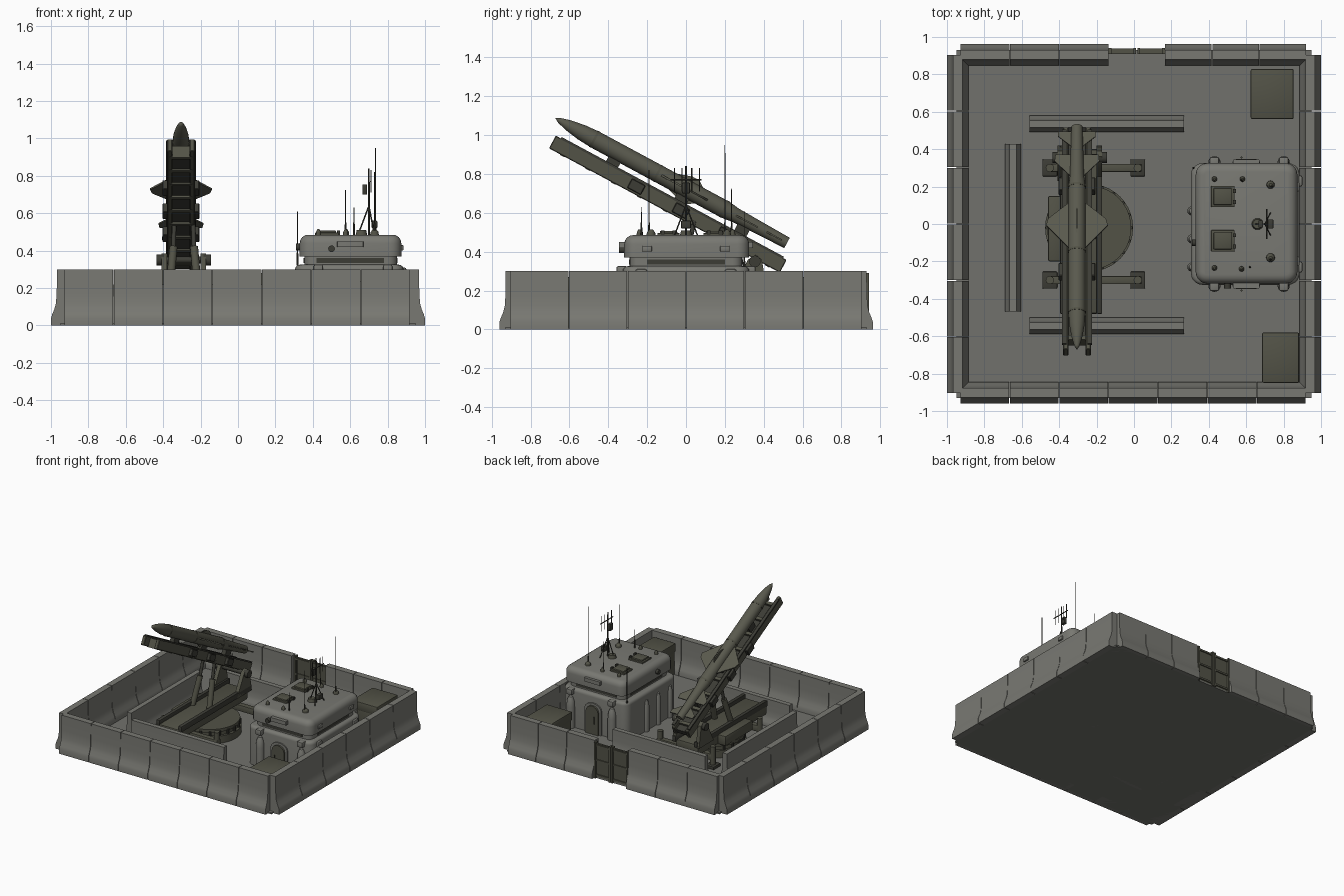
import bpy, bmesh, math
from mathutils import Matrix, Vector

if "Cube" in bpy.data.objects:
    bpy.data.objects.remove(bpy.data.objects["Cube"])

def material(name, c):
    m = bpy.data.materials.new(name)
    m.diffuse_color = (*c, 1)
    m.use_nodes = True
    m.node_tree.nodes["Principled BSDF"].inputs["Base Color"].default_value = m.diffuse_color
    return m

CONC = material("concrete", (0.19, 0.19, 0.17))
FLOOR = material("floor_grey", (0.165, 0.167, 0.15))
OLIVE = material("olive_steel", (0.085, 0.085, 0.062))
MISS = material("missile_green", (0.10, 0.10, 0.075))
DARK = material("dark_metal", (0.045, 0.045, 0.036))

def finish(name, bm, mat, M=None):
    if M is not None:
        bm.transform(M)
    bmesh.ops.recalc_face_normals(bm, faces=bm.faces)
    me = bpy.data.meshes.new(name)
    bm.to_mesh(me)
    bm.free()
    me.materials.append(mat)
    ob = bpy.data.objects.new(name, me)
    bpy.context.collection.objects.link(ob)
    return ob

def box(name, x, y, z, mat, bevel=0, seg=2, M=None):
    bm = bmesh.new()
    bmesh.ops.create_cube(bm, size=1)
    for v in bm.verts:
        v.co = Vector([(a + b) / 2 + c * (b - a) for (a, b), c in zip((x, y, z), v.co)])
    if bevel:
        bmesh.ops.bevel(bm, geom=bm.edges[:], offset=bevel, segments=seg, profile=0.5, affect='EDGES')
    return finish(name, bm, mat, M)

def rod(name, p, q, r, mat, r2=None, sides=12, M=None):
    p, q = Vector(p), Vector(q)
    bm = bmesh.new()
    bmesh.ops.create_cone(bm, cap_ends=True, segments=sides, radius1=r, radius2=r if r2 is None else r2, depth=(q - p).length)
    bm.transform(Matrix.Translation((p + q) / 2) @ (q - p).to_track_quat('Z', 'Y').to_matrix().to_4x4())
    return finish(name, bm, mat, M)

def lathe(name, prof, mat, M, sides=24):
    # prof: (distance along local y, radius)
    bm = bmesh.new()
    vs = [bm.verts.new((r, s, 0)) for s, r in prof]
    es = [bm.edges.new(e) for e in zip(vs, vs[1:])]
    bmesh.ops.spin(bm, geom=vs + es, cent=(0, 0, 0), axis=(0, 1, 0), angle=2 * math.pi, steps=sides)
    bmesh.ops.remove_doubles(bm, verts=bm.verts[:], dist=1e-5)
    return finish(name, bm, mat, M)

def prism(name, pts, t0, t1, mat, M=None):
    # pts in local xy, extruded along local z
    bm = bmesh.new()
    f = bm.faces.new([bm.verts.new((a, b, t0)) for a, b in pts])
    g = bmesh.ops.extrude_face_region(bm, geom=[f])['geom']
    bmesh.ops.translate(bm, vec=(0, 0, t1 - t0), verts=[v for v in g if isinstance(v, bmesh.types.BMVert)])
    return finish(name, bm, mat, M)

def frame(o, ex, ey, ez):
    return Matrix.Translation(o) @ Matrix((ex, ey, ez)).transposed().to_4x4()

def barrier(name, p, q, w=0.057, h=0.3, mat=CONC):
    # jersey barrier profile run from p to q
    half = [(1, 0), (1, .13), (.88, .2), (.68, .29), (.53, .4), (.46, .6), (.44, 1)]
    pts = [(a * w, b * h) for a, b in half] + [(-a * w, b * h) for a, b in reversed(half)]
    p, q = Vector((*p, 0)), Vector((*q, 0))
    d = (q - p).normalized()
    side = Vector((0, 0, 1)).cross(d)
    prism(name, pts, .002, (q - p).length - .002, mat, frame(p, side, (0, 0, 1), d))

# ---- perimeter ----
box("floor_slab", (-.95, .95), (-.93, .93), (0, .012), FLOOR)
for i in range(7):
    a = -.93 + i * .2643
    barrier("front_wall", (a, -.903), (a + .2643, -.903))
for i in range(3):
    a, b = -.93 + i * .2653, .165 + i * .2523
    barrier("back_wall_left", (a, .905), (a + .2653, .905))
    barrier("back_wall_right", (b, .905), (b + .2523, .905))
for s in (-1, 1):
    for i in range(6):
        barrier("side_wall", (s * .943, -.905 + i * .3017), (s * .943, -.905 + (i + 1) * .3017))
# gate leaves in the back opening
for a, b in ((-.135, .012), (.018, .165)):
    box("gate_leaf", (a, b), (.915, .93), (.01, .28), OLIVE)
    for x in (a, b - .014):
        box("gate_stile", (x, x + .014), (.908, .942), (0, .29), OLIVE)
    for z in (.02, .14, .26):
        box("gate_rail", (a, b), (.91, .938), (z, z + .014), OLIVE)

# ---- blast walls and crates ----
barrier("launcher_blast_wall", (-.56, .535), (.27, .535), .044, .22)
barrier("launcher_blast_wall", (-.56, -.545), (.27, -.545), .044, .22)
barrier("launcher_blast_wall", (-.647, -.47), (-.647, .43), .044, .22)
for x, y in (((.63, .85), (.565, .825)), ((.69, .88), (-.845, -.585))):
    box("crate", x, y, (.01, .265), OLIVE, .01)
    box("crate_lid", (x[0] - .006, x[1] + .003), (y[0] - .004, y[1] + .004), (.2, .27), OLIVE, .008)

# ---- command bunker ----
def rounded(name, x, y, z, r, top, mat):
    bm = bmesh.new()
    bmesh.ops.create_cube(bm, size=1)
    for v in bm.verts:
        v.co = Vector([(a + b) / 2 + c * (b - a) for (a, b), c in zip((x, y, z), v.co)])
    up = [e for e in bm.edges if abs(e.verts[0].co.z - e.verts[1].co.z) > .01]
    bmesh.ops.bevel(bm, geom=up, offset=r, segments=5, profile=.5, affect='EDGES')
    if top:
        rim = [e for e in bm.edges if all(abs(v.co.z - z[1]) < 1e-4 for v in e.verts)]
        bmesh.ops.bevel(bm, geom=rim, offset=top, segments=4, profile=.5, affect='EDGES')
    finish(name, bm, mat)

rounded("bunker_body", (.305, .885), (-.325, .325), (0, .325), .06, .025, CONC)
rounded("bunker_neck", (.355, .85), (-.29, .29), (.32, .375), .05, 0, CONC)
rounded("bunker_roof", (.33, .873), (-.318, .325), (.37, .485), .06, .045, CONC)
box("bunker_slit", (.351, .854), (-.2, .2), (.335, .36), DARK)
box("bunker_slit", (.42, .78), (-.294, .294), (.335, .36), DARK)
for s in (-1, 1):
    # arched doors with bullet-shaped buttresses on both ends
    arc = [(.055 * math.cos(t * math.pi / 8), .19 + .05 * math.sin(t * math.pi / 8)) for t in range(9)]
    M = frame((.6, 0, 0), (1, 0, 0), (0, 0, 1), (0, -1, 0))
    for k, d, m in ((1.35, .335, CONC), (1, .348, OLIVE)):
        pts = [(.055 * k, .01)] + [(a * k, b + (k - 1) * .05) for a, b in arc] + [(-.055 * k, .01)]
        prism("door" if k == 1 else "door_frame", pts, -s * .3, -s * d, m, M)
    rod("door_handle", (.575, s * .355, .1), (.575, s * .355, .16), .005, DARK)
    rounded("door_lamp", (.53, .67), *[(min(s * .3, s * .345), max(s * .3, s * .345)), (.42, .45)], .005, 0, CONC)
    for x in (.43, .8):
        lathe("buttress", [(0, 0), (0, .033), (.18, .033), (.23, .028), (.26, .015), (.268, 0)], CONC,
              frame((x, s * .33, 0), (1, 0, 0), (0, 0, 1), (0, -1, 0)), 16)
        box("roof_vent", (x - .025, x + .025), (min(s * .3, s * .358), max(s * .3, s * .358)), (.28, .325), CONC, .008)
    box("side_buttress", (.87, .9), (s * .23 - .03, s * .23 + .03), (0, .31), CONC, .01)
    box("roof_side_box", (.865, .885), (s * .2 - .025, s * .2 + .025), (.4, .43), CONC, .006)
for y in (.07, -.08, -.23):
    lathe("side_post", [(0, 0), (0, .025), (.22, .025), (.26, .015), (.27, 0)], CONC,
          frame((.31, y, 0), (1, 0, 0), (0, 0, 1), (0, -1, 0)), 14)
# lamp on the left side of the roof
rod("side_lamp", (.31, -.1, .42), (.345, -.1, .42), .018, DARK)
rod("side_lamp", (.5, -.345, .41), (.5, -.3, .41), .018, DARK)

# roof hatches, vents and antennas
for y in (.147, -.09):
    box("hatch_rim", (.412, .538), (y - .057, y + .057), (.48, .496), OLIVE, .004)
    box("hatch_lid", (.425, .525), (y - .045, y + .045), (.49, .507), OLIVE, .006)
    for d in (-.03, .03):
        box("hatch_hinge", (.528, .545), (y + d - .01, y + d + .01), (.485, .508), DARK)
for x, y, r in ((.43, .24, .016), (.58, .24, .016), (.43, -.235, .016), (.575, -.24, .016), (.73, .21, .024), (.73, -.18, .026)):
    rod("roof_vent_base", (x, y, .47), (x, y, .5), r, OLIVE, r * .8, 16)
    rod("roof_vent_cap", (x, y, .5), (x, y, .515), r * .8, OLIVE, r * .3, 16)
for x, y, z0, z1 in ((.735, .2, .48, .95), (.73, -.19, .48, .82), (.575, .235, .48, .725), (.62, -.23, .48, .63), (.318, .3, .32, .61)):
    rod("whip_base", (x, y, z0), (x, y, z0 + .07), .006, DARK, .004, 8)
    rod("whip_antenna", (x, y, z0), (x, y, z1), .003, DARK, .002, 6)
rod("mast", (.7, 0, .48), (.7, 0, .84), .006, DARK, .004, 8)
rod("mast_base", (.66, 0, .48), (.66, 0, .51), .032, OLIVE, .025, 16)
for t in range(3):
    a = t * 2 * math.pi / 3 + math.pi
    rod("mast_leg", (.7 + .06 * math.cos(a), .07 * math.sin(a), .48), (.7, 0, .64), .004, DARK, sides=6)
rod("mast_crossbar", (.71, -.08, .77), (.71, .08, .77), .004, DARK, sides=6)
for y in (-.06, -.02, .03, .07):
    rod("mast_element", (.71, y, .71), (.71, y, .83), .003, DARK, sides=6)
box("mast_radio", (.665, .69), (-.02, .02), (.7, .755), DARK, .004)
box("mast_box", (.715, .745), (-.025, .025), (.52, .56), DARK, .004)

# ---- launcher base ----
CX, CY = -.24, -.02
for r, z0, z1 in ((.235, .01, .07), (.215, .07, .1), (.225, .1, .125)):
    rod("turntable", (CX, CY, z0), (CX, CY, z1), r, OLIVE, sides=40)
for i in range(20):
    a = i * math.pi / 10
    c = Vector((CX + .223 * math.cos(a), CY + .223 * math.sin(a), .07))
    rod("turntable_bolt", c, c + Vector((0, 0, .04)), .01, DARK, sides=8)
box("launcher_bed", (-.39, -.19), (-.48, .4), (.12, .205), OLIVE, .012)
for x in (-.395, -.2):
    box("bed_side_rail", (x, x + .03), (-.48, .42), (.19, .235), DARK, .004)
box("bed_equipment", (-.46, -.385), (-.2, .15), (.12, .2), OLIVE, .01)
for y in (.3, -.3):
    box("outrigger_beam", (-.45, .04), (y - .022, y + .022), (.07, .12), OLIVE, .005)
    for x in (-.45, .02):
        box("outrigger_foot", (x - .04, x + .04), (y - .045, y + .045), (.01, .035), DARK, .005)
        rod("outrigger_jack", (x, y, .02), (x, y, .18), .022, OLIVE, sides=16)
for x in (-.395, -.185):
    # trunnion cheeks holding the rail pivot
    prism("trunnion_cheek", [(.23, .19), (.42, .19), (.39, .36), (.36, .385), (.32, .36)], x - .015, x + .015,
          OLIVE, frame((0, 0, 0), (0, 1, 0), (0, 0, 1), (1, 0, 0)))
    s = 1 if x > -.3 else -1
    rod("trunnion_hub", (x, .355, .35), (x + s * .04, .355, .35), .03, DARK, sides=16)
    rod("lift_cylinder", (x + s * -.03, -.06, .2), (x + s * -.05, .01, .42), .022, OLIVE)
    rod("lift_piston", (x + s * -.05, .01, .42), (x + s * -.055, .045, .56), .012, DARK)
rod("trunnion_shaft", (-.41, .355, .35), (-.18, .355, .35), .018, DARK)

# ---- launch rail and missile, in a tilted frame: x sideways, y forward, z up ----
t = math.radians(28.3)
T = frame((-.305, .52, .445), (-1, 0, 0), (0, -math.cos(t), math.sin(t)), (0, math.sin(t), math.cos(t)))
for s in (-1, 1):
    box("rail_beam", (s * .06 - .014, s * .06 + .014), (-.04, 1.31), (-.152, -.078), OLIVE, .004, 1, T)
    box("rail_lip", (s * .068 - .012, s * .068 + .012), (-.02, 1.28), (-.082, -.07), DARK, 0, 1, T)
    for y in (.3, .56, .82):
        box("rail_bracket", (s * .085 - .014, s * .085 + .014), (y - .04, y + .04), (-.14, -.085), DARK, .004, 1, T)
box("rail_spine", (-.05, .05), (-.03, 1.24), (-.145, -.105), DARK, 0, 1, T)
for i in range(9):
    y = .02 + i * .15
    box("rail_rib", (-.062, .062), (y, y + .025), (-.155, -.085), OLIVE, 0, 1, T)
for y in (.2, .55, .95):
    box("missile_shoe", (-.018, .018), (y, y + .07), (-.11, -.03), DARK, 0, 1, T)
lathe("missile_body", [(0, 0), (.01, .022), (0, .03), (.12, .033), (.3, .038), (.36, .046), (1.12, .046), (1.2, .041),
      (1.28, .028), (1.33, .014), (1.355, 0)], MISS, T)
for y in (.36, .75, 1.12):
    rod("missile_band", (0, y, 0), (0, y + .012, 0), .0475, OLIVE, sides=24, M=T)
for s in (-1, 1):
    # delta wings and tail fins
    prism("missile_wing", [(s * .04, .46), (s * .155, .56), (s * .165, .6), (s * .04, .74)], -.005, .005, MISS, T)
    prism("missile_tail_fin", [(s * .03, .17), (s * .115, .17), (s * .12, .21), (s * .035, .3)], -.004, .004, MISS, T)
    prism("missile_aft_fin", [(s * .025, .03), (s * .1, .03), (s * .1, .06), (s * .03, .12)], -.004, .004, MISS, T)
    V = T @ Matrix.Rotation(math.pi / 2, 4, 'Y')
    prism("missile_keel_fin", [(s * .035, .5), (s * .07, .55), (s * .07, .59), (s * .035, .7)], -.004, .004, MISS, V)

# smooth shading on curved parts, sharp elsewhere
bpy.ops.object.select_all(action='SELECT')
bpy.context.view_layer.objects.active = bpy.context.selected_objects[0]
bpy.ops.object.shade_smooth_by_angle(angle=math.radians(35))
